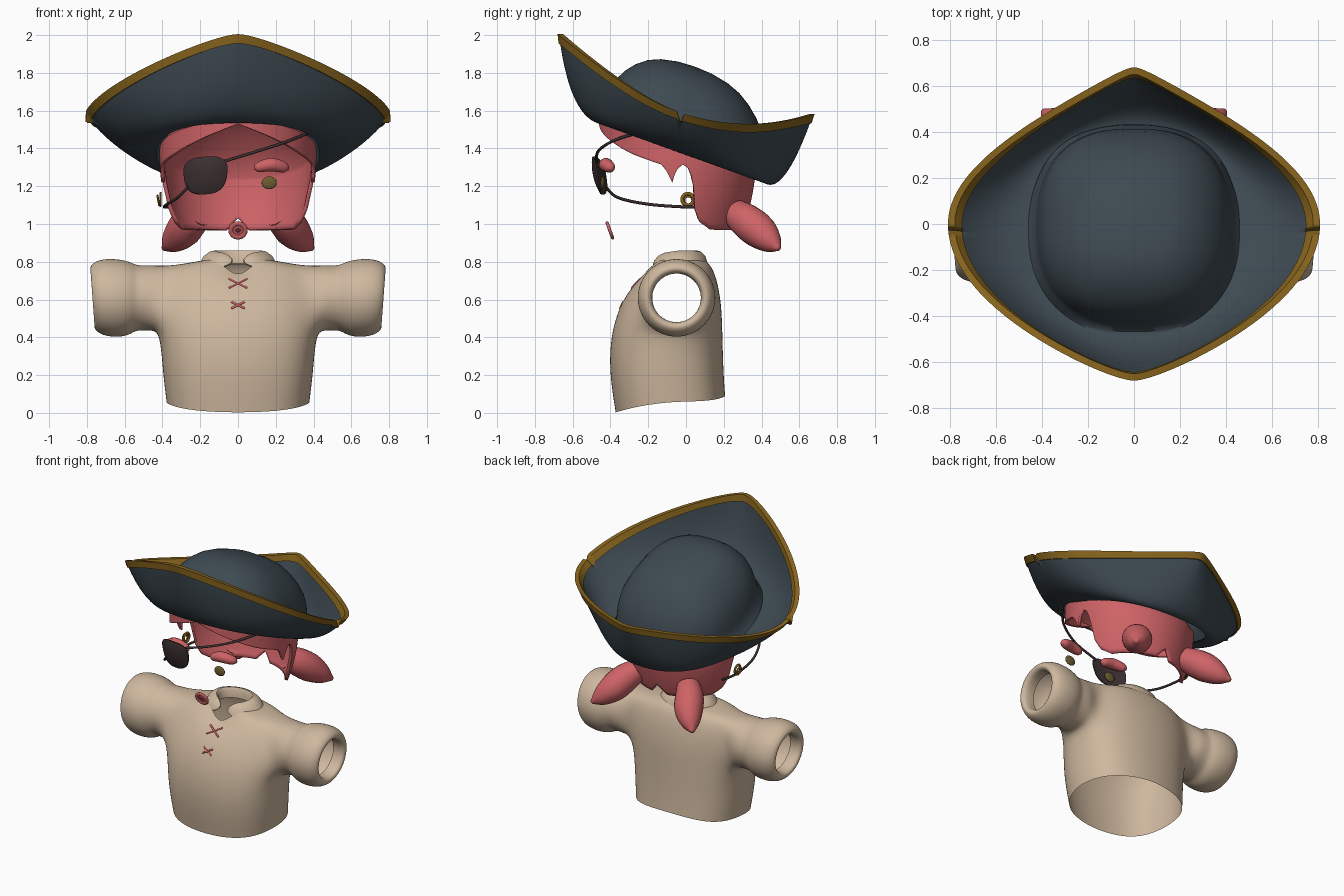
import bpy, bmesh, math
from math import sin, cos, pi, radians
from mathutils import Vector

cube = bpy.data.objects.get("Cube")
if cube:
    bpy.data.objects.remove(cube, do_unlink=True)


def material(name, r, g, b):
    m = bpy.data.materials.new(name)
    m.use_nodes = True
    m.diffuse_color = (r, g, b, 1)
    node = next(n for n in m.node_tree.nodes if n.type == 'BSDF_PRINCIPLED')
    node.inputs["Base Color"].default_value = (r, g, b, 1)
    node.inputs["Roughness"].default_value = 0.8
    return m


FELT = material("slate felt", .047, .067, .082)
GOLD = material("dark gold", .24, .125, .012)
LINEN = material("beige linen", .62, .48, .345)
PINK = material("coral pink", .62, .125, .135)
LEATHER = material("brown leather", .05, .032, .034)
OLIVE = material("olive", .15, .11, .03)
MAROON = material("maroon", .14, .025, .03)


def finish(name, bm, mat, angle=45):
    bmesh.ops.remove_doubles(bm, verts=bm.verts, dist=1e-5)
    bmesh.ops.recalc_face_normals(bm, faces=bm.faces)
    me = bpy.data.meshes.new(name)
    bm.to_mesh(me)
    bm.free()
    me.materials.append(mat)
    me.shade_smooth()
    me.set_sharp_from_angle(angle=radians(angle))
    ob = bpy.data.objects.new(name, me)
    bpy.context.scene.collection.objects.link(ob)
    return ob


def loft(name, rings, mat, caps=False, angle=45):
    """Skin a list of closed rings that have equal point counts."""
    bm = bmesh.new()
    vs = [[bm.verts.new(p) for p in ring] for ring in rings]
    n = len(vs[0])
    for a, b in zip(vs, vs[1:]):
        for i in range(n):
            k = (i + 1) % n
            bm.faces.new((a[i], a[k], b[k], b[i]))
    if caps:
        bm.faces.new(vs[0])
        bm.faces.new(vs[-1])
    return finish(name, bm, mat, angle)


def tube(name, pts, mat, sides=16, steps=8, mirror=False):
    """Round tube through (x, y, z, radius) points."""
    p = [Vector(q) for q in pts]
    p = [2 * p[0] - p[1]] + p + [2 * p[-1] - p[-2]]
    path = []
    for a, b, c, d in zip(p, p[1:], p[2:], p[3:]):
        for i in range(steps):
            t = i / steps
            path.append(.5 * (2 * b + (c - a) * t + (2 * a - 5 * b + 4 * c - d) * t * t
                              + (3 * b - a - 3 * c + d) * t ** 3))
    path.append(p[-2])
    rings = []
    for i, q in enumerate(path):
        tan = (path[min(i + 1, len(path) - 1)] - path[max(i - 1, 0)]).xyz
        rot = tan.to_track_quat('Z', 'Y')
        rings.append([q.xyz + rot @ Vector((cos(w), sin(w), 0)) * max(q.w, .001)
                      for w in (2 * pi * k / sides for k in range(sides))])
    loft(name, rings, mat, True, 60)
    if mirror:
        loft("right_" + name, [[(-v.x, v.y, v.z) for v in r] for r in rings], mat, True, 60)


def power(v, e):
    return math.copysign(abs(v) ** e, v)


def oval(t, rx, ry, cy, p):
    return rx * power(cos(t), 2 / p), cy + ry * power(sin(t), 2 / p)


def plane_z(y):
    return 1.365 - .36 * y


# Hat: a crown and an upturned brim; points crowd towards the side notches
N = 200
ANGLES = [a - .4 * sin(2 * a) for a in (2 * pi * i / N for i in range(N))]


def rim(t):
    c = abs(cos(t))
    a, b = (.22, .265) if sin(t) > 0 else (.3, .63)
    x = math.copysign(.8 * (a * c + b * c * c + (1 - a - b) * c ** 3), cos(t))
    y = .672 * sin(t)
    if y < -.03:
        z = 1.59 + .41 * ((-y - .03) / .642) ** 1.3
    else:
        z = 1.575 - .3 * y + .45 * y * y
    return Vector((x, y, z))


def on_plane(t, rx, ry, cy, p):
    x, y = oval(t, rx, ry, cy, p)
    return Vector((x, y, plane_z(y)))


def brim(t, u, thick=0.0):
    a, b, c = on_plane(t, .43, .45, -.02, 2.5), on_plane(t, .64, .575, -.045, 1.9), rim(t)
    if u > 1:
        u = 1 - .023 * (u - 1) / (c - b).length
    q = a * (1 - u) ** 2 + b * 2 * u * (1 - u) + c * u * u
    side = thick * (1 - .55 * u)
    notch = .05 * math.exp(-((c.y + .03) / .012) ** 2) * u ** 12
    return q + Vector((-side * cos(t), -side * sin(t), max(thick, 0) * (1 - u) - notch))


rings = []
for s, h in ((0, .485), (.2, .48), (.4, .46), (.55, .43), (.68, .385), (.79, .33), (.88, .265),
             (.93, .195), (.955, .13), (.97, .075), (1.02, .04)):
    ring = []
    for t in ANGLES:
        x, y = oval(t, .44 * s, .44 * s, -.025 + .15 * h, 2.5)
        ring.append((x, y, plane_z(y) + h))
    rings.append(ring)
US = [i / 16 for i in range(17)]
rings += [[brim(t, u, .025) for t in ANGLES] for u in US[2:]]
rings += [[brim(t, u) for t in ANGLES] for u in reversed(US)]
loft("hat", rings, FELT)

# Gold trim wraps the rim on both sides; u = 2 is one trim width below it
section = [(2, -.018), (1, -.018), (1, .048), (2, .048), (2, -.018)]
loft("hat_trim", [[brim(t, u, d) + Vector((0, 0, .005 * (2 - u))) for t in ANGLES]
                  for u, d in section], GOLD, angle=40)

# Hair shell: lower edge height by angle from the front
EDGE = [(0, 1.53), (25, 1.46), (55, 1.37), (78, 1.315), (82, 1.28), (86, 1.22), (89, 1.285),
        (94, 1.315), (99, 1.29), (102, 1.2), (104, 1.08), (109, 1.01), (120, .97), (170, .965),
        (180, 1.03)]


def edge_z(deg):
    for (a, za), (b, zb) in zip(EDGE, EDGE[1:]):
        if deg <= b:
            return za + (zb - za) * (deg - a) / (b - a)


def hair_ring(v):
    ring = []
    for i in range(180):
        w = radians(2 * i)
        x, y = .415 * sin(w), -.415 * cos(w)
        low = edge_z(min(2 * i, 360 - 2 * i))
        z = low + (plane_z(y - .045) + .015 - low) * v
        f = 1 - .19 * max(0, (1.35 - z) / .4) ** 2
        ring.append((x * f, y * f - .045, z))
    return ring


rings = [hair_ring(i / 12) for i in range(13)]
for s, h in ((.8, .12), (.6, .22), (.3, .27), (0, .28)):
    rings.append([(x * s, y * s, plane_z(y * s) + h) for x, y, z in rings[12]])
hair = loft("hair", rings, PINK)
mod = hair.modifiers.new("thickness", 'SOLIDIFY')
mod.thickness = .02
mod.offset = -1

# Pigtails, eyebrows
tube("pigtail", [(.20, .26, 1.06, .075), (.25, .32, 1.015, .092), (.295, .39, .96, .092),
                 (.35, .45, .905, .062), (.395, .492, .868, .012)], PINK, 20, 8, True)
tube("eyebrow", [(.085, -.425, 1.293, .006), (.105, -.425, 1.299, .026), (.175, -.425, 1.314, .036),
                 (.245, -.402, 1.299, .028), (.268, -.395, 1.29, .006)], PINK, 14, 6, True)


def ball(name, loc, size, mat, tilt=0):
    bpy.ops.mesh.primitive_uv_sphere_add(segments=24, ring_count=14, location=loc,
                                         rotation=(tilt, 0, 0))
    ob = bpy.context.object
    ob.name = name
    ob.scale = size
    ob.data.shade_smooth()
    ob.data.materials.append(mat)


def ring_shape(name, loc, rot, major, minor, mat):
    bpy.ops.mesh.primitive_torus_add(location=loc, rotation=rot, major_radius=major,
                                     minor_radius=minor, major_segments=32, minor_segments=10)
    ob = bpy.context.object
    ob.name = name
    ob.scale.z = .7
    ob.data.shade_smooth()
    ob.data.materials.append(mat)


# Eyes, mouth, earring
for side, x in (("left", .165), ("right", -.165)):
    ball(side + "_eye", (x, -.44, 1.218), (.04, .012, .034), OLIVE)
ring_shape("lips", (0, -.403, .966), (radians(110), 0, 0), .038, .013, PINK)
ball("mouth", (0, -.402, .966), (.036, .006, .036), PINK, radians(20))
ball("mouth_opening", (0, -.407, .966), (.016, .005, .011), MAROON, radians(20))
ring_shape("earring_outer", (-.41, .01, 1.13), (0, pi / 2, 0), .031, .009, GOLD)
ring_shape("earring_inner", (-.422, .012, 1.125), (0, radians(80), 0), .024, .008, GOLD)

# Eye patch: a domed shield bent around the face
rings = []
for s, dome in ((0, 1), (.4, 1), (.7, 1), (.9, 1), (1, 1), (1, 0), (.6, 0), (0, 0)):
    ring = []
    for k in range(48):
        u, v = oval(2 * pi * k / 48, s, s, 0, 2.8)
        x, z = -.172 + .115 * u * (1 + .1 * v), 1.257 + .1 * v + .008 * u
        y = -.468 + 1.3 * (x + .1) ** 2 - .2 * (z - 1.257)
        ring.append((x, y - (.008 + .02 * (1 - s * s) if dome else 0), z))
    rings.append(ring)
loft("eye_patch", rings, LEATHER, angle=60)
tube("upper_strap", [(-.08, -.475, 1.33, .008), (.1, -.465, 1.385, .008), (.25, -.4, 1.433, .008),
                     (.345, -.3, 1.47, .008), (.4, -.2, 1.485, .008)], LEATHER, 8)
tube("lower_strap", [(-.26, -.43, 1.2, .008), (-.32, -.36, 1.14, .008), (-.375, -.2, 1.105, .008),
                     (-.39, 0, 1.09, .008), (-.37, .12, 1.09, .008)], LEATHER, 8)

# Shirt: a coarse cage with sleeves drawn out of the side openings
ROWS = [(0, .375, -.37, .205), (.22, .395, -.405, .195), (.43, .41, -.395, .19),
        (.60, .405, -.335, .185), (.775, .36, -.215, .145), (.81, .17, -.17, .09)]
bm = bmesh.new()
cage = []
for j, (z, a, front, back) in enumerate(ROWS):
    row = []
    for k in range(12):
        x, y = oval(pi * k / 6, 1.045 * a, .5225 * (back - front), (front + back) / 2, 2.5)
        s = sin(pi * k / 6)
        hem = .07 - .07 * abs(s) if s < 0 else .06 + .035 * s ** 6
        row.append(bm.verts.new((x, y, hem if j == 0 else z)))
    cage.append(row)
cage[4][9].co = (0, -.28, .67)   # neckline dips at the front
cage[5][9].co = (0, -.22, .70)
for j in range(5):
    for k in range(12):
        if not (j in (2, 3) and k in (11, 0, 5, 6)):
            n = (k + 1) % 12
            bm.faces.new((cage[j][k], cage[j][n], cage[j + 1][n], cage[j + 1][k]))
LOOP = [(1, 3), (1, 4), (0, 4), (-1, 4), (-1, 3), (-1, 2), (0, 2), (1, 2)]
SLEEVE = [(.46, .174), (.535, .171), (.565, .19), (.62, .207), (.70, .208), (.755, .188),
          (.778, .155), (.755, .128), (.69, .13)]
for side in (1, -1):
    prev = [cage[j][(k if side > 0 else 6 - k) % 12] for k, j in LOOP]
    for x, r in SLEEVE:
        ring = []
        for i in range(8):
            w = pi * i / 4
            lean = .08 * r * sin(w) if x > .6 else 0
            ring.append(bm.verts.new((side * (x + lean), -.05 + 1.1 * r * cos(w),
                                      .609 + 1.1 * r * sin(w))))
        for i in range(8):
            n = (i + 1) % 8
            bm.faces.new((prev[i], prev[n], ring[n], ring[i]))
        prev = ring
bmesh.ops.delete(bm, geom=[v for v in bm.verts if not v.link_faces], context='VERTS')
shirt = finish("shirt", bm, LINEN, 180)
mod = shirt.modifiers.new("smooth", 'SUBSURF')
mod.levels = mod.render_levels = 3

# Collar: folded band, wider, open and tapered at the front
FOLD = [(.11, .08, .79), (.113, .083, .845), (.125, .092, .86), (.15, .113, .854),
        (.182, .137, .83), (.205, .15, .79), (.193, .14, .782), (.15, .11, .825)]
rings = []
for i in range(49):
    g = abs(i - 24) / 24
    w = pi / 2 + radians(168) * (i - 24) / 24
    wide = 1.1 if sin(w) < 0 else 1
    pts = [Vector((rx * cos(w), -.035 + wide * ry * sin(w), z)) for rx, ry, z in FOLD]
    pts = [p + Vector((0, 0, .15 * min(p.y + .035, 0))) for p in pts]
    mid = sum(pts, Vector()) / len(pts)
    shrink = math.sqrt(max(.06, 1 - max(0, (g - .8) / .2) ** 2))
    rings.append([mid + (p - mid) * shrink for p in pts])
loft("collar", rings, LINEN, True, 60)

# Cross stitches lie on the shirt front
bpy.context.view_layer.update()
surface = shirt.evaluated_get(bpy.context.evaluated_depsgraph_get())


def stitch_point(x, z):
    ok, loc, _, _ = surface.ray_cast(Vector((x, -1, z)), Vector((0, 1, 0)))
    return (x, (loc.y if ok else -.3) + .001, z, .006)


for label, z, w, h in (("upper", .685, .048, .024), ("lower", .57, .035, .018)):
    for d in (1, -1):
        tube(label + "_stitch", [stitch_point(w * f, z + d * h * f) for f in (-1, 0, 1)],
             PINK, 8, 4)
